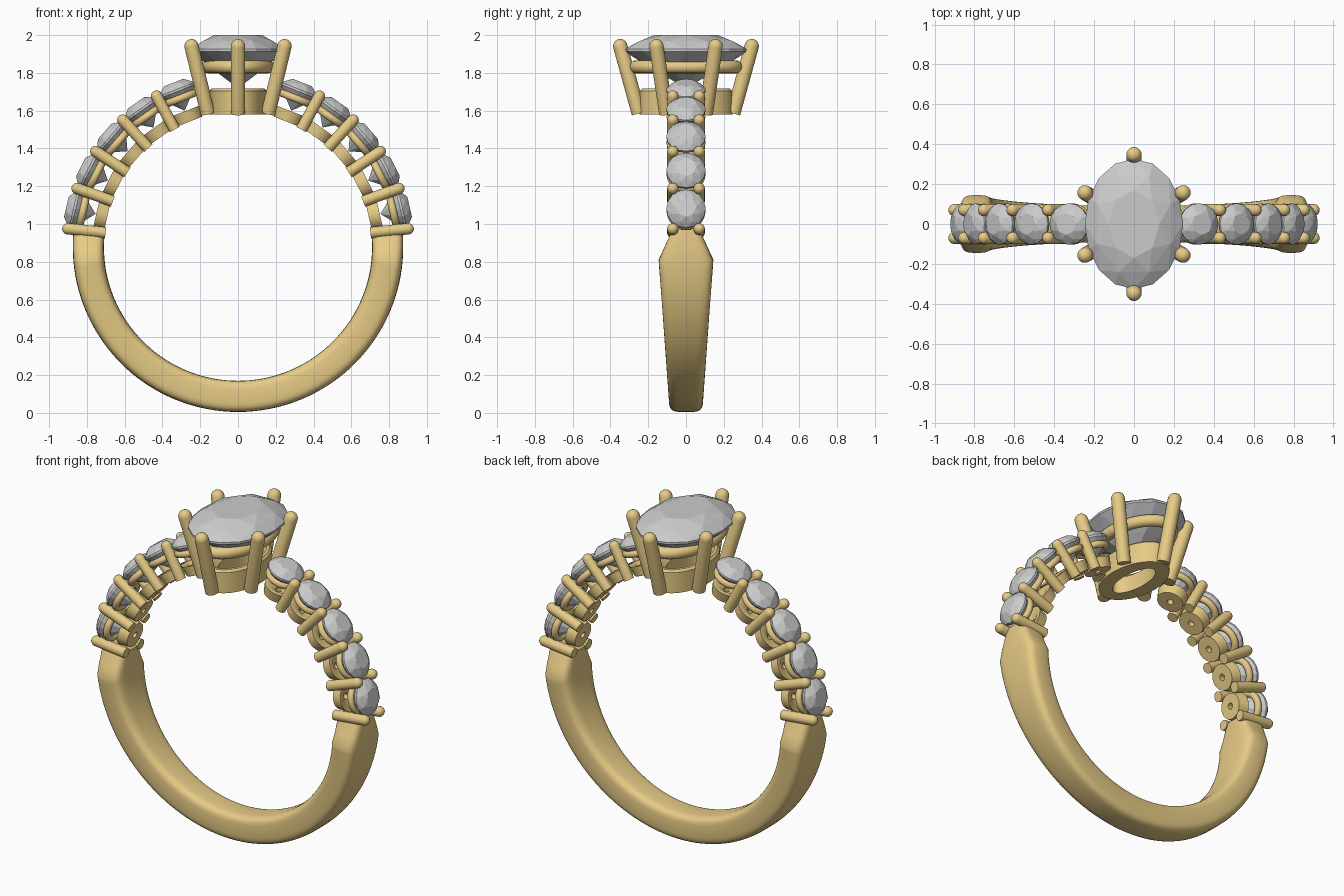
import bpy, bmesh
from math import sin, cos, pi, radians, copysign
from mathutils import Matrix, Vector

if "Cube" in bpy.data.objects:
    bpy.data.objects.remove(bpy.data.objects["Cube"])

CZ = 0.88                      # ring centre height
gold = bpy.data.materials.new("gold")
gold.diffuse_color = (0.80, 0.60, 0.24, 1)
gold.use_nodes = True
gold.node_tree.nodes["Principled BSDF"].inputs["Base Color"].default_value = gold.diffuse_color


def finish(bm, name, matrix=Matrix(), metal=True):
    bmesh.ops.remove_doubles(bm, verts=bm.verts, dist=1e-5)
    bmesh.ops.recalc_face_normals(bm, faces=bm.faces)
    me = bpy.data.meshes.new(name)
    bm.to_mesh(me)
    bm.free()
    ob = bpy.data.objects.new(name, me)
    bpy.context.collection.objects.link(ob)
    ob.matrix_world = matrix
    if metal:
        me.materials.append(gold)
        bpy.ops.object.select_all(action='DESELECT')
        ob.select_set(True)
        bpy.context.view_layer.objects.active = ob
        bpy.ops.object.shade_smooth_by_angle(angle=radians(35))
    return ob


def skin(bm, rings, loop):
    n = len(rings[0])
    for i in range(len(rings) if loop else len(rings) - 1):
        a, b = rings[i], rings[(i + 1) % len(rings)]
        for j in range(n):
            k = (j + 1) % n
            bm.faces.new((a[j], a[k], b[k], b[j]))


def lathe(name, profile, a=0, b=0, matrix=Matrix(), loop=False, seg=32):
    """Revolve (offset, z) points round an oval with half axes a, b."""
    bm = bmesh.new()
    rings = [[bm.verts.new(((a + p) * cos(2 * pi * j / seg), (b + p) * sin(2 * pi * j / seg), z))
              for j in range(seg)] for p, z in profile]
    skin(bm, rings, loop)
    return finish(bm, name, matrix)


def prong(name, p0, p1, r, matrix=Matrix()):
    """Round wire from p0 to p1 with a domed tip."""
    d = Vector(p1) - Vector(p0)
    h = d.length - r
    prof = [(0, 0), (r, 0), (r, h)]
    prof += [(r * cos(t * pi / 12), h + r * sin(t * pi / 12)) for t in range(1, 7)]
    m = Matrix.Translation(p0) @ d.to_track_quat('Z', 'Y').to_matrix().to_4x4()
    return lathe(name, prof, matrix=matrix @ m, seg=20)


def circle(r, z, n=12):
    return [(r * cos(2 * pi * i / n), z + r * sin(2 * pi * i / n)) for i in range(n)]


def gem(name, a, b, crown, depth, matrix):
    """Brilliant cut with its girdle at local z = 0."""
    bm = bmesh.new()

    def ring(n, s, z, turn=0):
        for i in range(n):
            t = 2 * pi * (i + turn) / n
            bm.verts.new((a * s * cos(t), b * s * sin(t), z))
    ring(8, 0.52, crown)
    ring(8, 0.80, crown * 0.62, 0.5)
    ring(16, 1, 0.006)
    ring(16, 1, -0.006)
    ring(8, 0.52, -depth * 0.56, 0.5)
    bm.verts.new((0, 0, -depth))
    bmesh.ops.convex_hull(bm, input=bm.verts)
    return finish(bm, name, matrix, metal=False)


# Shank: rounded-rectangle section swept round the lower part, shoulders flare then pinch
def half_width(phi):
    end = 8 * 1.0
    from_end = min(phi - 84, 276 - phi)
    wide = 0.09 + 0.055 * (CZ + 0.875 * cos(radians(phi))) / 0.8
    if from_end < 11:
        return 0.075 + (0.145 - 0.075) * from_end / 11
    return min(wide, 0.145)


bm = bmesh.new()
rings = []
angles = [84, 87, 91, 95] + [95 + 170 * i / 68 for i in range(1, 68)] + [265, 269, 273, 276]
for phi in angles:
    w, t = half_width(phi), radians(phi)
    ring = []
    for j in range(32):
        u = 2 * pi * j / 32
        y = w * copysign(abs(cos(u)) ** 0.45, cos(u))
        r = 0.7925 + 0.0825 * copysign(abs(sin(u)) ** 0.5, sin(u))
        ring.append(bm.verts.new((r * sin(t), y, CZ + r * cos(t))))
    rings.append(ring)
skin(bm, rings, False)
bm.faces.new(rings[0])
bm.faces.new(rings[-1])
finish(bm, "shank")

# Shoulders: five side stones with cups and seat rings, paired prongs between
STEP = 13.9
for side, tag in ((1, "right"), (-1, "left")):
    for i in range(5):
        frame = Matrix.Translation((0, 0, CZ)) @ Matrix.Rotation(side * radians(84 - STEP * i), 4, 'Y')
        for y in (-0.07, 0.07):
            prong(f"{tag}_side_prong", (0, y, 0.705), (0, y, 0.936), 0.03, frame)
        frame = Matrix.Translation((0, 0, CZ)) @ Matrix.Rotation(side * radians(77 - STEP * i), 4, 'Y')
        lathe(f"{tag}_stone_cup", [(0.018, 0.71), (0.074, 0.71), (0.086, 0.77), (0.06, 0.77), (0.018, 0.745)],
              matrix=frame, loop=True)
        lathe(f"{tag}_seat_ring", circle(0.02, 0.842), 0.083, 0.083, frame, loop=True)
        gem(f"{tag}_side_stone", 0.104, 0.104, 0.045, 0.115, frame @ Matrix.Translation((0, 0, 0.888)))

# Centre setting: oval base, gallery ring, six splayed prongs
lathe("setting_base", [(0, 1.58), (0, 1.705), (-0.012, 1.717), (-0.03, 1.717), (-0.08, 1.68), (-0.08, 1.58)],
      0.15, 0.245, loop=True, seg=64)
lathe("gallery_ring", circle(0.034, 1.832, 16), 0.16, 0.266, loop=True, seg=64)
for s in (-1, 1):
    prong("end_prong", (0, s * 0.25, 1.585), (0, s * 0.358, 1.978), 0.038)
    for x in (-1, 1):
        prong("corner_prong", (x * 0.16, s * 0.105, 1.585), (x * 0.255, s * 0.162, 1.978), 0.038)

# Centre stone
gem("centre_stone", 0.247, 0.327, 0.08, 0.20, Matrix.Translation((0, 0, 1.92)))
